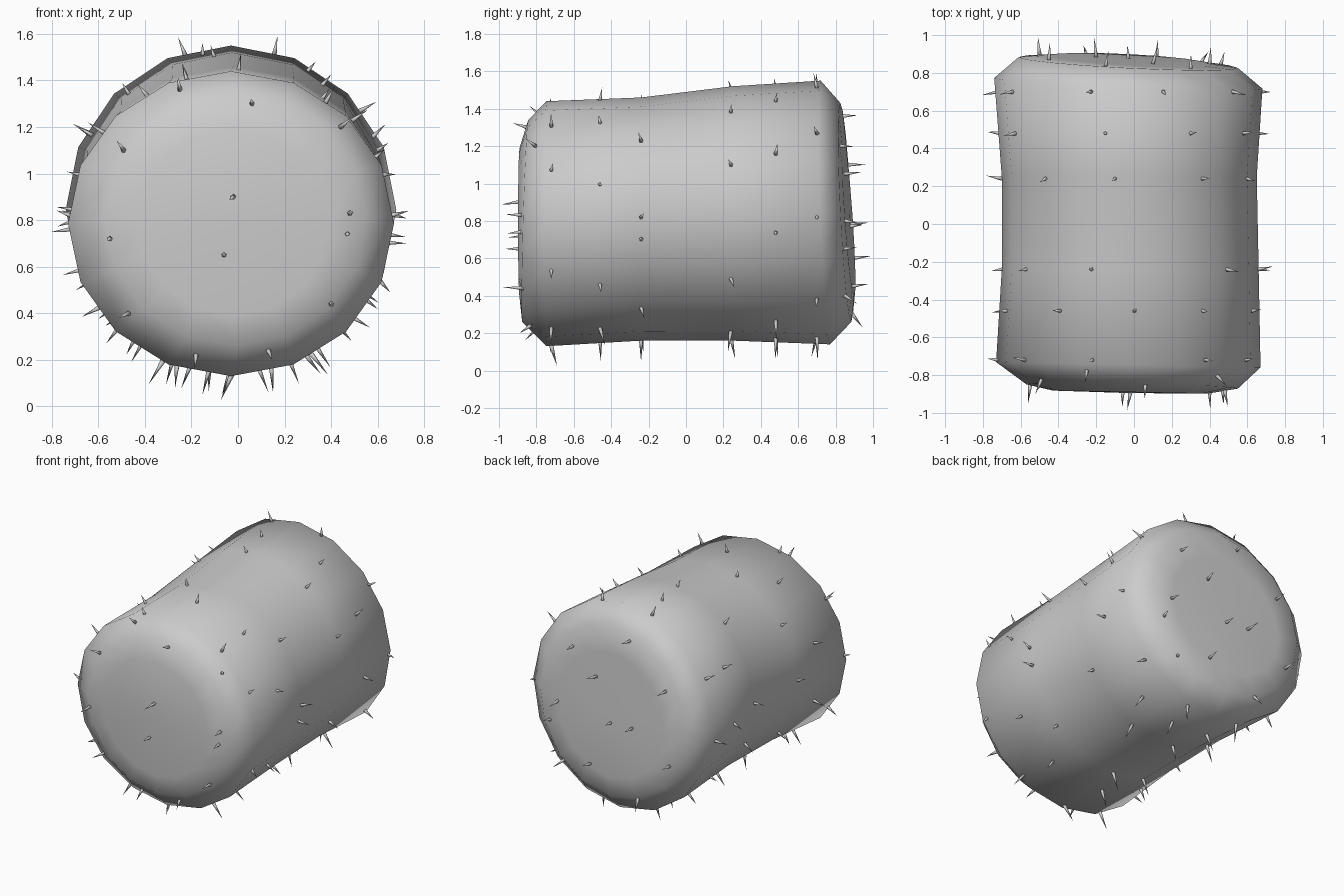
import bpy, bmesh, random
from math import cos, sin, radians, pi
from mathutils import Vector
from mathutils.bvhtree import BVHTree

random.seed(4)
cube = bpy.data.objects.get("Cube")
if cube:
    bpy.data.objects.remove(cube)

grey = bpy.data.materials.new("plain_grey")
grey.use_nodes = True
colour = (0.6, 0.6, 0.6, 1)
grey.diffuse_color = colour
grey.node_tree.nodes["Principled BSDF"].inputs["Base Color"].default_value = colour


def finish(bm, name):
    mesh = bpy.data.meshes.new(name)
    bm.to_mesh(mesh)
    mesh.materials.append(grey)
    mesh.polygons.foreach_set("use_smooth", [True] * len(mesh.polygons))
    obj = bpy.data.objects.new(name, mesh)
    bpy.context.collection.objects.link(obj)
    return obj


# Waisted barrel: y, centre x, centre z, radius x, radius z, lean over x, lean over z
SIDES = 16
RINGS = [
    (-0.89, -0.02, 0.79, 0.41, 0.40, -0.02, 0.0),
    (-0.86, -0.01, 0.80, 0.56, 0.54, -0.02, 0.03),
    (-0.745, -0.03, 0.785, 0.70, 0.655, -0.02, 0.0),
    (-0.24, -0.02, 0.81, 0.68, 0.65, 0.0, 0.0),
    (0.25, -0.025, 0.84, 0.675, 0.68, 0.0, 0.0),
    (0.745, -0.03, 0.845, 0.71, 0.705, -0.04, -0.035),
    (0.855, -0.03, 0.845, 0.58, 0.585, -0.05, -0.05),
    (0.87, -0.03, 0.82, 0.42, 0.42, -0.05, -0.07),
]
bm = bmesh.new()
loops = []
for y, cx, cz, rx, rz, lx, lz in RINGS:
    loop = []
    for i in range(SIDES):
        a = 2 * pi * i / SIDES
        dx, dz = rx * cos(a), rz * sin(a)
        loop.append(bm.verts.new((cx + dx, y + lx * dx + lz * dz, cz + dz)))
    loops.append(loop)
for lower, upper in zip(loops, loops[1:]):
    for i in range(SIDES):
        j = (i + 1) % SIDES
        bm.faces.new((lower[i], lower[j], upper[j], upper[i]))
for loop, y in ((loops[0], -0.895), (loops[-1], 0.875)):
    centre = bm.verts.new((-0.03, y, 0.81))
    for i in range(SIDES):
        bm.faces.new((loop[i], loop[(i + 1) % SIDES], centre))
bmesh.ops.recalc_face_normals(bm, faces=bm.faces)
tree = BVHTree.FromBMesh(bm)
finish(bm, "barrel_body")
bm.free()

# Thorns standing on the surface
thorns = bmesh.new()


def thorn(origin, direction, length):
    hit, normal, _, _ = tree.ray_cast(Vector(origin), Vector(direction))
    if hit is None:
        return
    axis = (normal + Vector([random.uniform(-0.2, 0.2) for _ in range(3)])).normalized()
    turn = axis.to_track_quat('Z', 'Y').to_matrix().to_4x4()
    turn.translation = hit + axis * (length / 2 - 0.01)
    bmesh.ops.create_cone(thorns, cap_ends=True, segments=5, radius1=0.014,
                          radius2=0, depth=length + 0.02, matrix=turn)


# Angles around the barrel for each row along it
ROWS = {
    -0.72: (-24, 22, 50, 108, 147, 180, 215, 245, 270, 300),
    -0.46: (-62, -32, 15, 52, 87, 125, 165, 200, 232, 262),
    -0.24: (-46, -10, 0, 38, 108, 147, 180, 218, 248, 270),
    0.24: (-68, -30, 24, 55, 96, 130, 178, 205, 235, 262),
    0.48: (-57, -7, 29, 62, 100, 150, 182, 222, 255, 280),
    0.70: (-75, -40, 0, 39, 75, 106, 150, 185, 225, 250),
}
for y, angles in ROWS.items():
    for angle in angles:
        a = radians(angle)
        out = Vector((cos(a), 0, sin(a)))
        length = 0.12 if out.z < -0.8 else random.uniform(0.05, 0.09)
        thorn(Vector((-0.03, y, 0.82)) + out * 2, -out, length)

# Thorns on both ends
FRONT = ((0.06, 1.3), (-0.02, 0.9), (-0.06, 0.65), (-0.55, 0.72), (0.48, 0.83),
         (0.47, 0.74), (-0.49, 1.1), (0.44, 1.2), (0.4, 0.44), (-0.47, 0.4),
         (-0.18, 0.22), (0.13, 0.24), (-0.25, 1.36))
BACK = ((0.3, 1.2), (0.4, 0.8), (0.46, 0.65), (0.1, 1.05), (0.12, 0.45),
        (-0.2, 0.78), (-0.45, 1.1), (-0.5, 0.6), (-0.25, 0.3), (0.35, 0.4),
        (-0.15, 1.36), (-0.03, 0.77))
for side, spots in ((-1, FRONT), (1, BACK)):
    for x, z in spots:
        thorn((x, side * 2, z), (0, -side, 0), random.uniform(0.07, 0.1))

finish(thorns, "thorns")
thorns.free()
